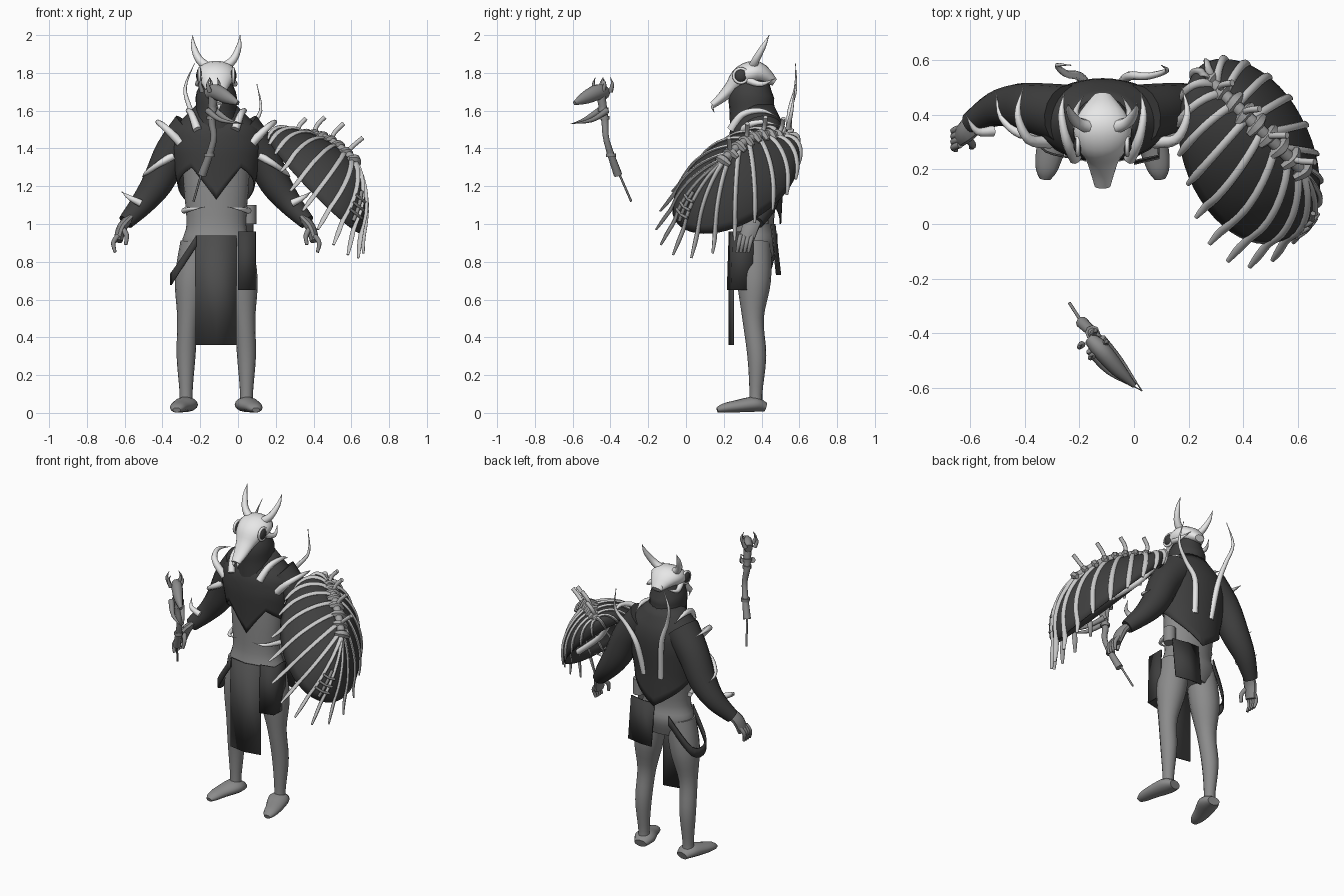
import bpy, bmesh, math
from mathutils import Vector, Matrix

cube = bpy.data.objects.get("Cube")
if cube:
    bpy.data.objects.remove(cube)

FORWARD, UPWARD, SIDEWAYS = Vector((0, 1, 0)), Vector((0, 0, 1)), Vector((1, 0, 0))
MIDDLE = -.115  # x of the body's own middle


def material(name, value):
    mat = bpy.data.materials.new(name)
    mat.use_nodes = True
    mat.diffuse_color = (value, value, value, 1)
    shader = next(n for n in mat.node_tree.nodes if n.type == 'BSDF_PRINCIPLED')
    shader.inputs["Base Color"].default_value = (value, value, value, 1)
    return mat


CLOTH = material("dark cloth", .05)
APRON = material("worn cloth", .075)
SKIN = material("grey skin", .26)
BONE = material("pale bone", .8)
RIB = material("old bone", .58)
SPINE = material("weathered bone", .36)
STAFF = material("staff bone", .26)


def finish(name, bm, mat, thickness=0):
    bmesh.ops.recalc_face_normals(bm, faces=bm.faces)
    mesh = bpy.data.meshes.new(name)
    bm.to_mesh(mesh)
    bm.free()
    mesh.polygons.foreach_set("use_smooth", [True] * len(mesh.polygons))
    mesh.set_sharp_from_angle(angle=math.radians(50))
    mesh.materials.append(mat)
    part = bpy.data.objects.new(name, mesh)
    bpy.context.collection.objects.link(part)
    if thickness:
        solid = part.modifiers.new("thickness", 'SOLIDIFY')
        solid.thickness = thickness
        solid.offset = 0


def spline(points, place):
    # smooth curve through the points, place runs from zero to one
    last = len(points) - 1
    i = min(int(place * last), last - 1)
    f = place * last - i
    before, a, b, after = (points[max(0, min(k, last))] for k in range(i - 1, i + 3))
    result = []
    for p, q, r, s in zip(before, a, b, after):
        enter, leave = (r - p) / 2, (s - q) / 2
        ease = f * f * (3 - 2 * f)
        result.append(q + (r - q) * ease + enter * f * (1 - f) ** 2 - leave * f * f * (1 - f))
    return result


def table(keys, x):
    # straight-line lookup in (x, value) pairs
    for (a, low), (b, high) in zip(keys, keys[1:]):
        if x <= b:
            break
    return low + (high - low) * max(0, min(1, (x - a) / (b - a)))


def skin_rings(bm, rings, closed):
    for ring, after in zip(rings, rings[1:]):
        for j in range(len(ring) - (not closed)):
            k = (j + 1) % len(ring)
            bm.faces.new((ring[j], ring[k], after[k], after[j]))


def sheet(name, rows, mat, closed=False):
    bm = bmesh.new()
    skin_rings(bm, [[bm.verts.new(p) for p in row] for row in rows], closed)
    finish(name, bm, mat, .008)


def tube(name, points, radii, mat, wide=1, sides=10, facing=FORWARD):
    # rounded limb, each point has a radius, wide stretches it across
    keys = [(*p, r) for p, r in zip(points, radii)]
    count = (len(keys) - 1) * 4
    line = [spline(keys, i / count) for i in range(count + 1)]
    bm, rings = bmesh.new(), []
    for i, (*centre, radius) in enumerate(line):
        along = Vector(line[min(i + 1, count)][:3]) - Vector(line[max(i - 1, 0)][:3])
        across = facing.cross(along).normalized()
        depth = along.normalized().cross(across)
        ring = []
        for j in range(sides):
            turn = math.tau * j / sides
            offset = across * math.cos(turn) * wide + depth * math.sin(turn)
            ring.append(bm.verts.new(Vector(centre) + offset * max(radius, .002)))
        rings.append(ring)
    skin_rings(bm, rings, True)
    bm.faces.new(rings[0])
    bm.faces.new(rings[-1])
    finish(name, bm, mat)


def horn(name, points, radius, mat, facing=FORWARD):
    # bone that narrows steadily to a point
    last = len(points) - 1
    tube(name, points, [radius * (1 - i / last) ** .6 for i in range(last + 1)], mat, sides=8, facing=facing)


def bar(name, points, radius, mat, facing=FORWARD):
    tube(name, points, [radius] * len(points), mat, sides=8, facing=facing)


def panel(name, path, top, bottom, lean, mat):
    # hanging cloth that follows a plan path, its hem moved back by lean
    sheet(name, [[(x, y, top) for x, y in path], [(x, y + lean, bottom) for x, y in path]], mat)


def body(*profile):
    return [(MIDDLE, y, z) for y, z in profile]


# torso, poncho and hood
tube("torso", body((.36, .8), (.36, .9), (.36, 1), (.37, 1.2), (.38, 1.4)),
     [.09, .12, .105, .115, .12], SKIN, wide=1.5, sides=24)
HEM = [(0, 1.13), (.2, 1.3), (.5, 1.2), (1, 1)]
WIDTH = [(1, .18), (1.2, .2), (1.4, .24), (1.5, .23), (1.63, .1)]
rows = []
for i in range(13):
    row = []
    for j in range(-20, 20):
        turn = math.pi * j / 20
        z = 1.63 + (table(HEM, abs(j) / 20) - 1.63) * i / 12
        width = table(WIDTH, z)
        row.append((MIDDLE + width * math.sin(turn), .38 - (width / 2 + .03) * math.cos(turn), z))
    rows.append(row)
sheet("poncho", rows, CLOTH, closed=True)
tube("hood", body((.37, 1.5), (.35, 1.6), (.35, 1.7), (.39, 1.82)), [.14, .12, .115, .04], CLOTH, wide=.9, sides=20)

# animal skull mask
tube("skull", body((.47, 1.75), (.38, 1.8), (.3, 1.78), (.24, 1.72), (.19, 1.67), (.14, 1.63)),
     [.02, .06, .06, .038, .027, .018], BONE, wide=1.65, sides=20, facing=UPWARD)

for sign, side in ((-1, "right_"), (1, "left_")):
    def at(*points):
        return [(MIDDLE + sign * x, y, z) for x, y, z in points]

    # mask details
    horn(side + "horn", at((.03, .35, 1.82), (.09, .37, 1.87), (.12, .41, 1.94), (.125, .44, 2)), .027, BONE)
    socket = Vector(at((.09, .29, 1.785))[0])
    bm = bmesh.new()
    bmesh.ops.create_uvsphere(bm, u_segments=12, v_segments=8, radius=.034,
                              matrix=Matrix.Translation(socket) @ Matrix.Scale(.5, 4, SIDEWAYS))
    finish(side + "eye_socket", bm, CLOTH)
    circle = [k * math.tau / 8 for k in range(9)]
    bar(side + "eye_ring", [socket + (FORWARD * math.cos(a) + UPWARD * math.sin(a)) * .038 for a in circle],
        .008, BONE, SIDEWAYS)
    horn(side + "cheek_bone", at((.08, .33, 1.76), (.1, .4, 1.74), (.07, .47, 1.77)), .02, BONE, UPWARD)
    horn(side + "fang", at((.015, .16, 1.64), (.015, .14, 1.62), (.01, .15, 1.59)), .012, BONE)

    # leg and foot
    tube(side + "leg", at((.1, .36, .9), (.13, .36, .7), (.15, .355, .5), (.16, .375, .3), (.16, .37, .1), (.16, .37, .02)),
         [.09, .09, .057, .05, .034, .04], SKIN, sides=16)
    tube(side + "foot", at((.15, .42, .03), (.16, .36, .045), (.19, .27, .035), (.205, .2, .025), (.21, .165, .015)),
         [.025, .04, .033, .025, .013], SKIN, wide=1.6, sides=14, facing=UPWARD)

    # sleeve, hand and fingers
    tube(side + "sleeve", at((.13, .4, 1.5), (.23, .42, 1.38), (.31, .43, 1.22), (.39, .42, 1.11), (.48, .37, 1.01)),
         [.11, .095, .083, .064, .042], CLOTH, sides=16)
    tube(side + "hand", at((.46, .37, 1.03), (.5, .34, .98), (.52, .32, .91)), [.04, .045, .04], SKIN, wide=.6)
    for k in range(4):
        y = .29 + k / 50
        tube(side + "finger", at((.52, y, .94), (.545, y - .01, .9), (.535, y - .02, .85)), [.013, .012, .008], SKIN)
    tube(side + "thumb", at((.5, .32, .98), (.475, .29, .94), (.48, .28, .89)), [.016, .013, .009], SKIN)

    # bone spikes over the shoulder, arm and waist
    horn(side + "collar_bone", at((.1, .24, 1.5), (.13, .3, 1.58), (.15, .4, 1.6), (.14, .48, 1.57)), .024, BONE, SIDEWAYS)
    horn(side + "shoulder_spike", at((.19, .3, 1.43), (.27, .31, 1.51), (.31, .4, 1.54), (.29, .5, 1.52)), .024, BONE, UPWARD)
    horn(side + "elbow_spike", at((.23, .34, 1.36), (.3, .33, 1.32), (.37, .39, 1.27), (.39, .48, 1.25)), .022, BONE, UPWARD)
    horn(side + "wrist_spike", at((.4, .34, 1.11), (.46, .34, 1.14), (.5, .4, 1.17)), .02, BONE, UPWARD)
    horn(side + "belt_bone", at((.17, .37, 1.07), (.13, .26, 1.08), (.06, .23, 1.09)), .016, BONE, UPWARD)

# long curved back spines
horn("right_back_spine", [(-.17, .5, 1.2), (-.2, .54, 1.45), (-.25, .55, 1.6), (-.28, .58, 1.72), (-.23, .58, 1.85)], .02, BONE)
horn("left_back_spine", [(-.05, .5, 1.2), (-.02, .54, 1.4), (.05, .54, 1.5), (.12, .56, 1.6), (.1, .58, 1.74)], .02, BONE)

# hanging cloths and pouch
panel("front_apron", [(-.225, .25), (MIDDLE, .23), (-.01, .25)], .94, .36, 0, APRON)
panel("left_hip_cloth", [(0, .23), (.09, .25), (.09, .36)], .96, .65, -.01, CLOTH)
panel("back_cloth", [(.08, .45), (-.02, .47), (-.1, .47)], 1, .73, .03, CLOTH)
loop = [(-.22, .24, .94), (-.34, .28, .76), (-.34, .42, .76), (-.21, .48, .95)]
strap = [Vector(spline(loop, k / 15)) for k in range(16)]
sheet("hip_strap", [strap, [p - UPWARD * .06 for p in strap]], CLOTH)
bar("belt_pouch", [(.06, .4, 1), (.06, .4, 1.1)], .037, STAFF)

# rib shield: a domed hide between a tilted oval rim and a backbone ridge
CORE, HEART = Vector((.33, .3, 1.1)), Vector((.41, .26, 1.2))
LONG, SHORT = Vector((.07, -.33, -.12)), Vector((.235, 0, -.22))
NECK, TAIL = Vector((.28, .52, 1.45)), Vector((.61, .2, 1.33))
RIDGE = TAIL - NECK


def backbone(place):
    return NECK + RIDGE * place + UPWARD * .06 * math.sin(math.pi * place)


def shield(turn, reach, lift=0):
    # reach is zero on the backbone and one on the rim
    rim = HEART + LONG * math.cos(turn) + SHORT * math.sin(turn)
    p = backbone(.5 + math.cos(turn - .5) / 2).lerp(rim, reach)
    bulge = (.24 if reach < 1 else .08) * reach * (1 - reach)
    return p + (p - CORE).normalized() * (bulge + lift)


sheet("shield_hide", [[shield(math.tau * j / 48, i / 8) for j in range(48)] for i in range(9)], CLOTH, closed=True)
for k in range(20):
    turn = math.tau * k / 20
    longest = 1.05 + .42 * max(0, math.cos(turn - .3))
    tube("shield_rib", [shield(turn, longest * i / 6, .007) for i in range(7)],
         [.015] * 6 + [.008], RIB, wide=.6, sides=8, facing=RIDGE)
bar("backbone_core", [backbone(k / 6) + UPWARD * .01 for k in range(7)], .024, SPINE)
for k in range(9):
    p = backbone(k / 8)
    out = (p - CORE).normalized()
    across = out.cross(RIDGE).normalized() * .045
    tube("vertebra", [p - across, p + out * .02, p + across], [.014, .025, .014], SPINE, sides=6, facing=out)
    if k % 2:
        bar("vertebra_spike", [p, p + out * .06, p + out * .08 + Vector((.04, 0, .03))], .012, RIB)

# small bone charm tied to the shield, and the inner grip
bar("charm_stem", [shield(.5, .5 + k / 10, .015) for k in range(5)], .01, STAFF, RIDGE)
for reach in (.6, .7, .8):
    bar("charm_bar", [shield(turn, reach, .02) for turn in (.3, .5, .7)], .008, STAFF, UPWARD)
bar("shield_grip", [(.24, .46, 1.42), (.33, .42, 1.3), (.5, .4, 1.15)], .018, BONE)

# staff with a jawed skull on top
bar("staff_point", [(-.19, -.36, 1.28), (-.235, -.29, 1.12)], .006, STAFF)
shaft = [(-.19, -.36, 1.26), (-.13, -.42, 1.44), (-.14, -.43, 1.55), (-.13, -.45, 1.68)]
tube("staff_shaft", shaft, [.023, .017, .02, .025], STAFF)
for place in (.2, .7, .8):
    p = Vector(spline(shaft, place))
    bar("staff_binding", [p - UPWARD * .01, p + UPWARD * .01], .027, STAFF)
tube("staff_skull", [(-.16, -.42, 1.69), (-.12, -.46, 1.7), (-.06, -.53, 1.67), (0, -.59, 1.64)],
     [.03, .042, .035, .012], STAFF, wide=.8, facing=UPWARD)
for gap in (-.02, .02):
    shift = Vector((gap, gap, 0))
    jaw = [Vector((-.14, -.44, 1.6)) + shift, Vector((-.07, -.52, 1.55)) + shift, Vector((.03, -.61, 1.53))]
    horn("staff_jaw", jaw, .018, STAFF, UPWARD)
    for back in (0, .04):
        root = Vector((-.13 - back, -.46 + back, 1.7)) + shift
        horn("staff_claw", [root, root + shift / 2 + UPWARD * .04, root + UPWARD * .075], .013, STAFF)
